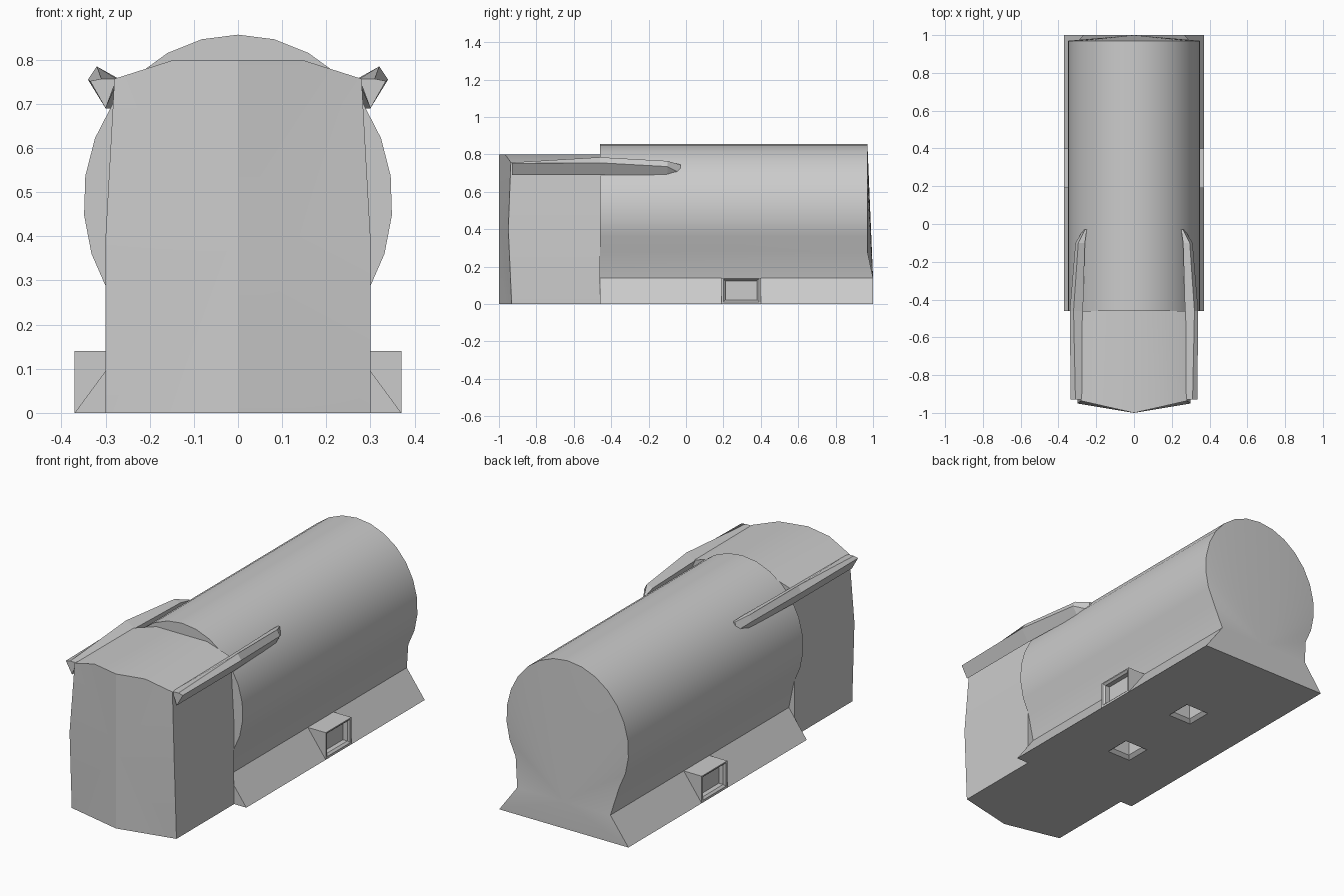
import bpy, bmesh
from math import sin, cos, radians

if "Cube" in bpy.data.objects:
    bpy.data.objects.remove(bpy.data.objects["Cube"], do_unlink=True)

grey = bpy.data.materials.new("plain grey")
grey.use_nodes = True
grey.diffuse_color = (0.6, 0.6, 0.6, 1)
grey.node_tree.nodes["Principled BSDF"].inputs["Base Color"].default_value = (0.6, 0.6, 0.6, 1)


def loft(name, rings, tip_start=None, tip_end=None):
    """Skin closed rings of points; each end is an n-gon or a fan to a tip."""
    bm = bmesh.new()
    loops = [[bm.verts.new(p) for p in ring] for ring in rings]
    n = len(rings[0])
    for a, b in zip(loops, loops[1:]):
        for i in range(n):
            j = (i + 1) % n
            bm.faces.new((a[i], a[j], b[j], b[i]))
    for loop, tip in ((loops[0], tip_start), (loops[-1], tip_end)):
        if tip:
            t = bm.verts.new(tip)
            for i in range(n):
                bm.faces.new((loop[i], loop[(i + 1) % n], t))
        else:
            bm.faces.new(loop)
    bmesh.ops.recalc_face_normals(bm, faces=bm.faces)
    mesh = bpy.data.meshes.new(name)
    bm.to_mesh(mesh)
    bm.free()
    mesh.materials.append(grey)
    obj = bpy.data.objects.new(name, mesh)
    bpy.context.scene.collection.objects.link(obj)
    return obj


def mirrored(half):
    """Complete a half section on +x, listed from bottom to top."""
    return half + [(-x, z) for x, z in reversed(half) if x > 1e-4]


def cut(obj, cutter):
    mod = obj.modifiers.new("cut", 'BOOLEAN')
    mod.operation = 'DIFFERENCE'
    mod.solver = 'EXACT'
    mod.object = cutter
    bpy.context.view_layer.objects.active = obj
    bpy.ops.object.modifier_apply(modifier=mod.name)


def smooth(obj, angle=30):
    obj.data.shade_smooth()
    obj.data.set_sharp_from_angle(angle=radians(angle))


def rect(a, b, ha, hb):
    return [(a - ha, b - hb), (a + ha, b - hb), (a + ha, b + hb), (a - ha, b + hb)]


# Barrel body: oval tube narrowing to a neck above a flared foot
START, STEPS = -32, 9
half = [(0.37, 0), (0.267, 0.14)]
for i in range(STEPS + 1):
    a = radians(START + (90 - START) * i / STEPS)
    half.append((0.35 * cos(a), 0.48 + 0.377 * sin(a)))
section = mirrored(half)
body = loft("barrel_body", [
    [(x, -0.46, z) for x, z in section],
    [(x, 0.97 if z > 0.2 else 1.0, z) for x, z in section],
], tip_end=(0, 1.0, 0.14))

# Front block with a ridged nose
block = mirrored([(0.15, 0), (0.30, 0), (0.30, 0.40), (0.28, 0.757), (0.145, 0.80)])


def nose(x, z):
    edge = 0.05 if 0.1 < z < 0.7 else 0.068
    return -1 + edge * abs(x) / 0.3


# centre points on floor and roof keep the ridge line upright
block = [(0, 0)] + block[:5] + [(0, 0.80)] + block[5:]
smooth(loft("front_block", [
    [(x, nose(x, z), z) for x, z in block],
    [(x, -0.46, z) for x, z in block],
], tip_start=(0, -1.0, 0.40)), 20)

# Side vents standing out of the foot, with a bevelled recess
vents, cutters = [], []
for side, s in (("left", 1), ("right", -1)):
    wedge = [(0.37, 0), (0.37, 0.14), (0.267, 0.14)]
    vents.append(loft(side + "_vent", [[(s * x, y, z) for x, z in wedge] for y in (0.19, 0.40)]))
    cutters.append(loft(side + "_recess", [
        [(s * x, y, z) for y, z in rect(0.295, 0.073, hy, hz)]
        for x, hy, hz in ((0.38, 0.099, 0.065), (0.37, 0.095, 0.061),
                          (0.36, 0.085, 0.051), (0.335, 0.085, 0.051))]))

# Two bevelled square sockets in the floor
for y0 in (0.42, -0.05):
    cutters.append(loft("socket_cutter", [
        [(x, y, z) for x, y in rect(0, y0, h, h)]
        for z, h in ((-0.01, 0.075), (0, 0.068), (0.015, 0.05), (0.10, 0.05))]))

for c in cutters:
    cut(body, c)
for v, c in zip(vents, cutters):
    cut(v, c)
for c in cutters:
    bpy.data.objects.remove(c, do_unlink=True)
smooth(body)

# Tapered rails along the upper shoulders
rail = [
    (-0.93, [(0.275, 0.757), (0.31, 0.757), (0.335, 0.752), (0.30, 0.69)]),
    (-0.46, [(0.27, 0.757), (0.32, 0.785), (0.34, 0.755), (0.30, 0.69)]),
    (-0.10, [(0.26, 0.755), (0.295, 0.765), (0.31, 0.735), (0.285, 0.69)]),
    (-0.03, [(0.25, 0.745), (0.26, 0.745), (0.268, 0.70), (0.26, 0.69)]),
]
for side, s in (("left", 1), ("right", -1)):
    loft(side + "_rail", [[(s * x, y, z) for x, z in pts] for y, pts in rail])
